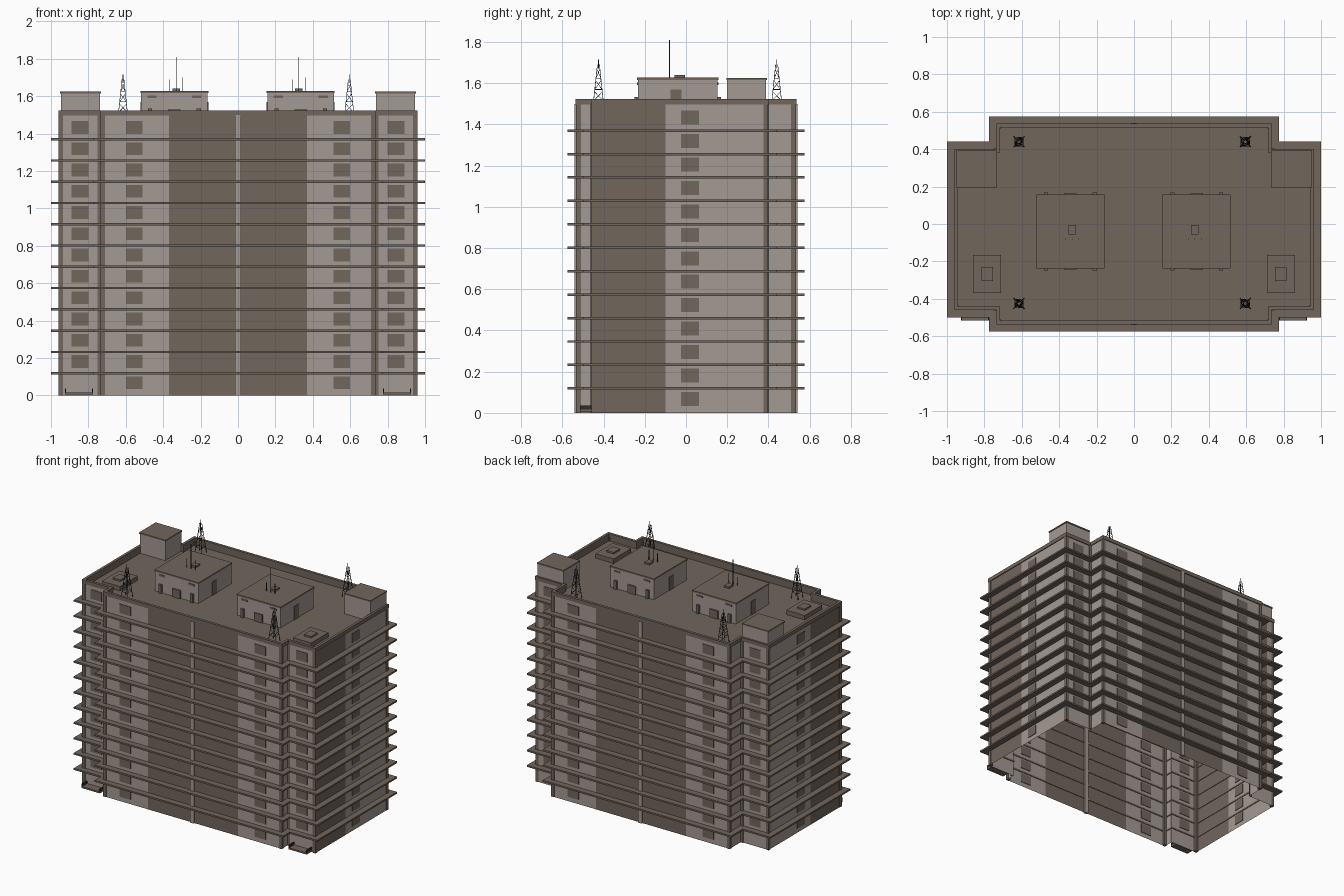
import bpy, bmesh
from mathutils import Vector

if "Cube" in bpy.data.objects:
    bpy.data.objects.remove(bpy.data.objects["Cube"])


def material(name, rgb):
    m = bpy.data.materials.new(name)
    m.diffuse_color = (*rgb, 1)
    m.use_nodes = True
    m.node_tree.nodes["Principled BSDF"].inputs["Base Color"].default_value = m.diffuse_color
    return m


BROWN = material("brown_concrete", (0.165, 0.132, 0.108))
LIGHT = material("light_plaster", (0.37, 0.32, 0.295))
BLACK = material("dark_metal", (0.03, 0.026, 0.024))
FLOORS, STEP, DECK = 13, 0.1137, 1.47


def finish(name, bm, *mats):
    me = bpy.data.meshes.new(name)
    bm.to_mesh(me)
    bm.free()
    for m in mats:
        me.materials.append(m)
    ob = bpy.data.objects.new(name, me)
    bpy.context.collection.objects.link(ob)
    return ob


def add_box(bm, x0, x1, y0, y1, z0, z1):
    v = [bm.verts.new((x, y, z)) for z in (z0, z1)
         for x, y in ((x0, y0), (x1, y0), (x1, y1), (x0, y1))]
    for f in ((3, 2, 1, 0), (4, 5, 6, 7), (0, 1, 5, 4), (1, 2, 6, 5), (2, 3, 7, 6), (3, 0, 4, 7)):
        bm.faces.new([v[i] for i in f])


def boxes(name, mat, items, mirror=False):
    bm = bmesh.new()
    for x0, x1, y0, y1, z0, z1 in items:
        add_box(bm, x0, x1, y0, y1, z0, z1)
        if mirror:
            add_box(bm, -x1, -x0, y0, y1, z0, z1)
    return finish(name, bm, mat)


def outline(d):
    """Building footprint grown outward by d, counter-clockwise."""
    a, b, c, f, k = .73 + d, .955 + d, .53 + d, .455 + d, .395 + d
    half = [(a, -c), (a, -f), (b, -f), (b, k), (a, k), (a, c)]
    return half + [(-x, y) for x, y in reversed(half)]


def add_ring(bm, d_in, d_out, z0, z1):
    loops = [[bm.verts.new((x, y, z)) for x, y in outline(d)]
             for d, z in ((d_out, z0), (d_out, z1), (d_in, z1), (d_in, z0))]
    for a, b in zip(loops, loops[1:] + loops[:1]):
        for i in range(12):
            j = (i + 1) % 12
            bm.faces.new((a[i], a[j], b[j], b[i]))


# Outer wall sheets: dark and light vertical panels, open underneath
bm = bmesh.new()
path = [(0, -.53, 0), (.37, -.53, 1), (.73, -.53, 1), (.73, -.455, 1), (.955, -.455, 0),
        (.955, -.10, 1), (.955, .395, 1), (.73, .395, 1), (.73, .53, 1), (.37, .53, 0), (0, .53, 0)]
for s in (1, -1):
    for (xa, ya, mi), (xb, yb, _) in zip(path, path[1:]):
        pts = [(s * xa, ya, 0), (s * xb, yb, 0), (s * xb, yb, 1.5), (s * xa, ya, 1.5)]
        f = bm.faces.new([bm.verts.new(p) for p in (pts if s > 0 else pts[::-1])])
        f.material_index = mi
finish("outer_walls", bm, BROWN, LIGHT)

# Floor ledges running all the way round
bm = bmesh.new()
for i in range(FLOORS - 1):
    z = .119 + i * STEP
    add_ring(bm, -.004, .045, z - .006, z + .006)
finish("floor_ledges", bm, BROWN)

# Parapet cap and inner lining
bm = bmesh.new()
add_ring(bm, -.014, .006, 1.496, 1.524)
add_ring(bm, -.012, -.002, DECK, 1.498)
finish("parapet", bm, BROWN)

# Roof deck
bm = bmesh.new()
bm.faces.new([bm.verts.new((x, y, DECK)) for x, y in outline(-.001)])
finish("roof_deck", bm, BROWN)

# Corner columns, slightly proud of the walls
cols = []
for x, y in outline(.004)[:6]:
    sy = 1 if y > 0 else -1
    inner = x < .8 and abs(y) < .5          # re-entrant corner
    x0, x1 = (x - .006, x + .016) if inner else (x - .024, x)
    ya, yb = (y, y + sy * .004) if inner else (y - sy * .024, y)
    cols.append((x0, x1, min(ya, yb), max(ya, yb), 0, 1.5))
boxes("corner_columns", BROWN, cols, True)

# Central light pilasters, front and back
boxes("central_pilasters", LIGHT, [(-.015, .015, s * .53 - .01, s * .53 + .01, 0, 1.498) for s in (1, -1)])

# Windows on every floor of the light panels
wins = []
for i in range(FLOORS):
    z0 = .034 + i * STEP
    z1 = z0 + .068
    for y in (-.53, .53):
        wins.append((.51, .60, y - .004, y + .004, z0, z1))
    wins.append((.951, .959, -.025, .062, z0, z1))
    if i:
        for y in (-.455, .395):
            wins.append((.80, .89, y - .004, y + .004, z0, z1))
boxes("windows", BROWN, wins, True)

# Entrance steps with side rails
boxes("entrance_steps", BROWN, [(.775, .925, -.515, -.455, .004, .016)], True)
boxes("entrance_rails", BLACK, [(x, x + .006, -.515, -.455, .016, .036) for x in (.775, .919)], True)

# Rear corner stair heads
boxes("stair_heads", LIGHT, [(.737, .947, .2, .388, DECK, 1.616)], True)
boxes("stair_head_caps", BROWN, [(.733, .951, .196, .392, 1.614, 1.624)], True)

# Low roof hatches at the front
boxes("roof_hatches", BROWN, [(.71, .86, -.37, -.165, DECK, 1.503), (.755, .815, -.305, -.23, 1.503, 1.515)], True)

# Penthouses: walls, roof slab, doors, vents and rooftop unit
for side, cx in (("left", -.34), ("right", .335)):
    x0, x1, y0, y1 = cx - .178, cx + .178, -.233, .153
    boxes(side + "_penthouse", LIGHT, [(x0, x1, y0, y1, DECK, 1.618)])
    boxes(side + "_penthouse_roof", BROWN, [(x0 - .004, x1 + .004, y0 - .004, y1 + .004, 1.616, 1.627)])
    trim = []
    for y, s in ((y0, -1), (y1, 1)):
        for dx, w, d, za, zb in ((-.13, .011, .016, DECK, 1.533), (.13, .011, .016, DECK, 1.533),
                                 (0, .033, .010, DECK, 1.53), (-.12, .025, .004, 1.59, 1.603),
                                 (.12, .025, .004, 1.59, 1.603)):
            trim.append((cx + dx - w, cx + dx + w, min(y, y + s * d), max(y, y + s * d), za, zb))
    for x in (x0, x1):
        trim.append((x - .004, x + .004, -.075, -.022, DECK, 1.57))
    boxes(side + "_penthouse_doors_and_vents", BROWN, trim)
    ux = cx + (.01 if cx < 0 else -.01)
    boxes(side + "_rooftop_unit", BROWN, [(ux - .02, ux + .02, -.055, -.005, 1.627, 1.64)])
    boxes(side + "_aerials", BLACK, [(ux + dx - .002, ux + dx + .002, y - .002, y + .002, 1.62, z)
                                     for dx, y, z in ((0, -.08, 1.81), (.035, -.08, 1.70), (-.035, -.08, 1.69))])


def add_rod(bm, a, b, r):
    a, b = Vector(a), Vector(b)
    d = b - a
    rot = d.to_track_quat('Z', 'Y').to_matrix().to_4x4()
    rot.translation = (a + b) / 2
    bmesh.ops.create_cone(bm, cap_ends=True, segments=4, radius1=r, radius2=r, depth=d.length, matrix=rot)


# Four tapering lattice masts
bm = bmesh.new()
corners = ((-1, -1), (1, -1), (1, 1), (-1, 1))
for cx in (-.615, .595):
    for cy in (-.425, .44):
        def ring(t):
            r = .028 - .023 * t
            return [(cx + sx * r, cy + sy * r, DECK + .22 * t) for sx, sy in corners]
        for a, b in zip(ring(0), ring(1)):
            add_rod(bm, a, b, .002)
        for t in (.2, .45, .7):
            p, q = ring(t), ring(t + .2)
            for i in range(4):
                add_rod(bm, p[i], p[(i + 1) % 4], .0015)
                add_rod(bm, p[i], q[(i + 1) % 4], .0012)
        add_rod(bm, (cx, cy, DECK + .2), (cx, cy, 1.715), .002)
finish("lattice_masts", bm, BLACK)
